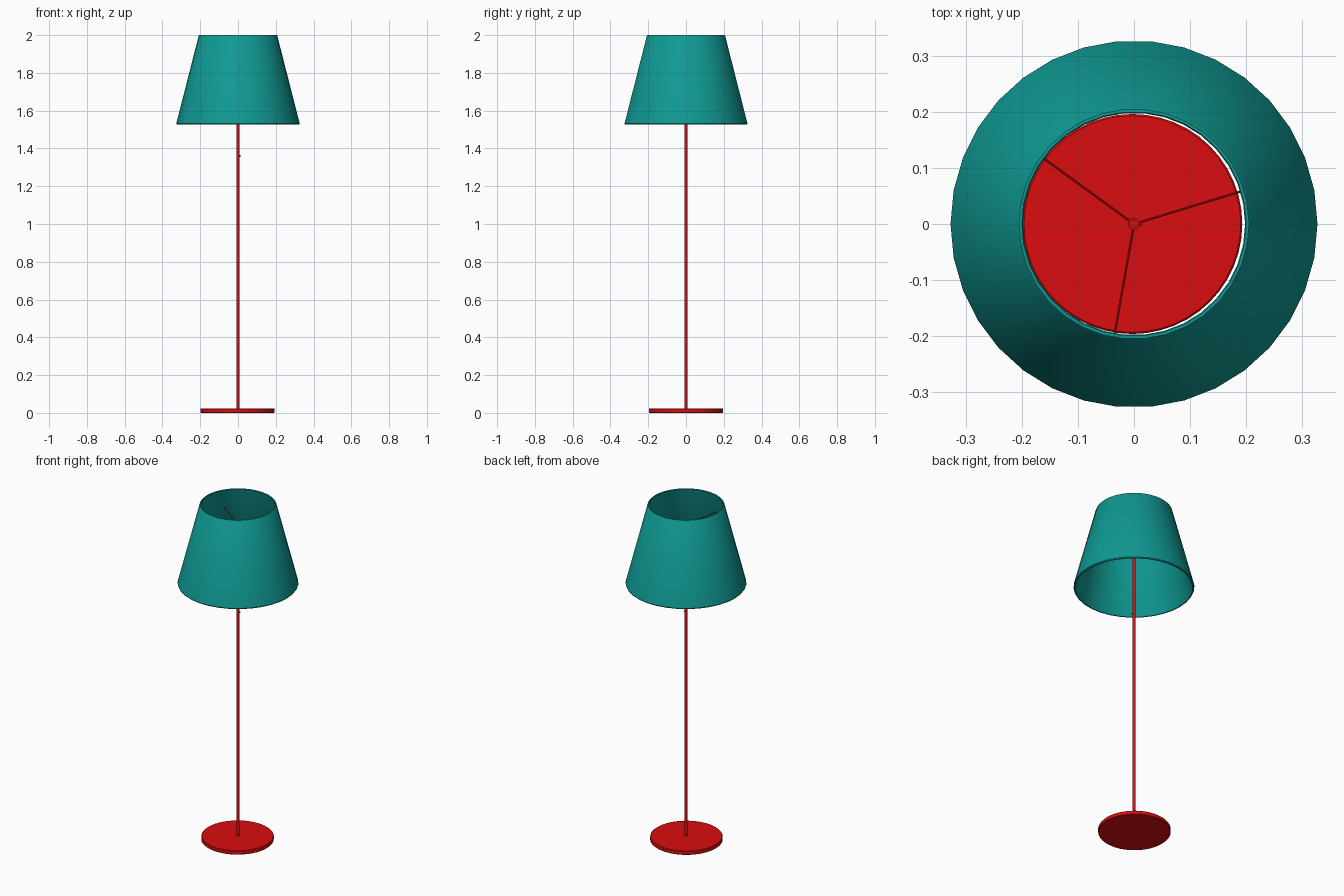
import bpy
import bmesh
from math import radians, cos, sin
from mathutils import Vector

if "Cube" in bpy.data.objects:
    bpy.data.objects.remove(bpy.data.objects["Cube"], do_unlink=True)


def make_material(name, rgb):
    mat = bpy.data.materials.new(name)
    mat.use_nodes = True
    color = (*rgb, 1.0)
    mat.diffuse_color = color
    mat.node_tree.nodes["Principled BSDF"].inputs["Base Color"].default_value = color
    return mat


RED = make_material("red metal", (0.70, 0.004, 0.005))
TEAL = make_material("teal fabric", (0.005, 0.32, 0.29))


def finish(name, bm, mat):
    """Turn a bmesh into a smooth shaded object with sharp creases."""
    bmesh.ops.remove_doubles(bm, verts=bm.verts, dist=1e-5)
    bmesh.ops.recalc_face_normals(bm, faces=bm.faces)
    mesh = bpy.data.meshes.new(name)
    bm.to_mesh(mesh)
    bm.free()
    mesh.materials.append(mat)
    obj = bpy.data.objects.new(name, mesh)
    bpy.context.collection.objects.link(obj)
    bpy.ops.object.select_all(action="DESELECT")
    obj.select_set(True)
    bpy.context.view_layer.objects.active = obj
    bpy.ops.object.shade_smooth_by_angle(angle=radians(35))
    return obj


def lathe(name, profile, sides, mat, closed=False):
    """Spin a (radius, height) profile about the z axis."""
    bm = bmesh.new()
    verts = [bm.verts.new((r, 0, z)) for r, z in profile]
    pairs = list(zip(verts, verts[1:]))
    if closed:
        pairs.append((verts[-1], verts[0]))
    edges = [bm.edges.new(p) for p in pairs]
    bmesh.ops.spin(bm, geom=verts + edges, axis=(0, 0, 1), cent=(0, 0, 0),
                   angle=radians(360), steps=sides, use_merge=True)
    return finish(name, bm, mat)


def rod(name, start, end, radius, sides, mat):
    """Straight cylinder between two points."""
    start, end = Vector(start), Vector(end)
    axis = end - start
    bm = bmesh.new()
    bmesh.ops.create_cone(bm, cap_ends=True, segments=sides, radius1=radius,
                          radius2=radius, depth=axis.length)
    bm.transform(axis.to_track_quat("Z", "Y").to_matrix().to_4x4())
    bmesh.ops.translate(bm, verts=bm.verts, vec=(start + end) / 2)
    return finish(name, bm, mat)


# Base disc with softened rims
base = lathe("base", [(0, 0), (0.193, 0), (0.196, 0.003), (0.196, 0.021),
                      (0.193, 0.024), (0, 0.024)], 48, RED)
base.location.x = -0.003

# Pole and its switch
POLE_R, ARM_Z = 0.008, 1.88
rod("pole", (0, 0, 0.02), (0, 0, ARM_Z + 0.005), POLE_R, 20, RED)
rod("switch", (0, 0, 1.36), (0.013, 0, 1.36), 0.004, 12, RED)

# Hub ring on top of the pole
lathe("hub", [(0.007, ARM_Z - 0.008), (0.011, ARM_Z - 0.008),
              (0.011, ARM_Z + 0.008), (0.007, ARM_Z + 0.008)],
      20, RED, closed=True)

# Three thin arms holding the shade
for number, degrees in enumerate((17, 144, 260), 1):
    a = radians(degrees)
    rod(f"shade_arm_{number}", (0.008 * cos(a), 0.008 * sin(a), ARM_Z),
        (0.231 * cos(a), 0.231 * sin(a), ARM_Z), 0.002, 8, RED)

# Hollow tapered shade with rounded rims
lathe("shade", [(0.315, 1.53), (0.318, 1.526), (0.324, 1.526), (0.327, 1.531),
                (0.208, 1.997), (0.205, 2.0), (0.200, 2.0), (0.198, 1.996)],
      34, TEAL, closed=True)
